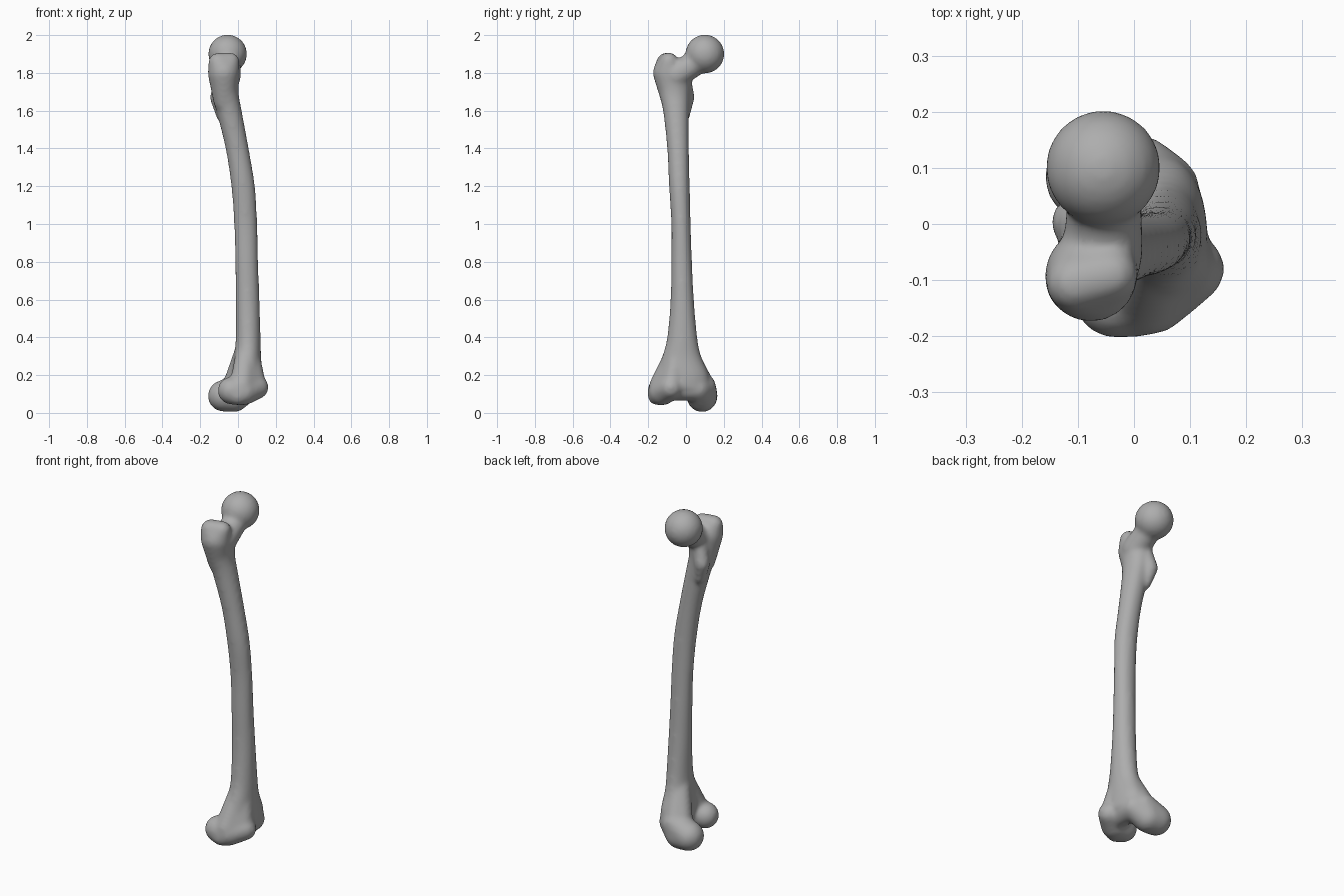
import bpy, bmesh, math
from mathutils import Vector

cube = bpy.data.objects.get("Cube")
if cube:
    bpy.data.objects.remove(cube)

bone = bpy.data.materials.new("bone_grey")
bone.use_nodes = True
GREY = (0.42, 0.42, 0.42, 1)
bone.diffuse_color = GREY
bone.node_tree.nodes["Principled BSDF"].inputs["Base Color"].default_value = GREY

bm = bmesh.new()


def blob(*balls):
    """Rounded lump: convex hull around balls given as (x, y, z, radius)."""
    part = bmesh.new()
    for x, y, z, r in balls:
        made = bmesh.ops.create_icosphere(part, subdivisions=4, radius=r)
        bmesh.ops.translate(part, verts=made["verts"], vec=(x, y, z))
    if len(balls) > 1:
        hull = bmesh.ops.convex_hull(part, input=part.verts)
        inner = {g for g in hull["geom_interior"] if isinstance(g, bmesh.types.BMVert)}
        bmesh.ops.delete(part, geom=list(inner), context="VERTS")
    add(part)


def add(part):
    bmesh.ops.recalc_face_normals(part, faces=part.faces)
    mesh = bpy.data.meshes.new("part")
    part.to_mesh(mesh)
    part.free()
    bm.from_mesh(mesh)
    bpy.data.meshes.remove(mesh)


def spline(keys, steps):
    """Catmull-Rom samples through the key sections."""
    k = [Vector(v) for v in keys]
    k = [k[0]] + k + [k[-1]]
    for i in range(1, len(k) - 2):
        a, b, c, d = k[i - 1:i + 3]
        for s in range(steps):
            t = s / steps
            yield (b * 2 + (c - a) * t + (a * 2 - b * 5 + c * 4 - d) * t**2
                   + (b * 3 - a - c * 3 + d) * t**3) / 2
    yield k[-1]


def loft(keys, sides=40, steps=5):
    """Oval tube through sections (z, x min, x max, y min, y max)."""
    part = bmesh.new()
    rings = []
    for z, x0, x1, y0, y1 in spline(keys, steps):
        ring = []
        for i in range(sides):
            a = math.tau * i / sides
            ring.append(part.verts.new(((x0 + x1 + (x1 - x0) * math.cos(a)) / 2,
                                        (y0 + y1 + (y1 - y0) * math.sin(a)) / 2, z)))
        rings.append(ring)
    for lo, hi in zip(rings, rings[1:]):
        for i in range(sides):
            j = (i + 1) % sides
            part.faces.new((lo[i], lo[j], hi[j], hi[i]))
    part.faces.new(rings[0][::-1])
    part.faces.new(rings[-1])
    add(part)


# Bowed shaft flaring towards the knee
loft([(0.13, -0.02, 0.13, -0.16, 0.12),
      (0.2, -0.03, 0.13, -0.15, 0.12),
      (0.3, -0.02, 0.122, -0.125, 0.08),
      (0.4, -0.012, 0.12, -0.10, 0.06),
      (0.6, -0.012, 0.114, -0.082, 0.042),
      (0.8, -0.015, 0.107, -0.079, 0.032),
      (1.0, -0.021, 0.102, -0.078, 0.025),
      (1.2, -0.036, 0.09, -0.09, 0.02),
      (1.4, -0.066, 0.057, -0.10, 0.016),
      (1.6, -0.115, 0.02, -0.122, 0.016),
      (1.7, -0.135, 0.003, -0.145, 0.02),
      (1.8, -0.13, 0.01, -0.16, 0.03)])

# Ball head and neck
blob((-0.055, 0.1, 1.9, 0.103))
blob((-0.052, 0.07, 1.865, 0.065), (-0.055, -0.05, 1.79, 0.072))

# Large outer knob and small inner knob
blob((-0.077, -0.092, 1.8, 0.083), (-0.105, -0.105, 1.855, 0.052),
     (-0.04, -0.09, 1.86, 0.048), (-0.07, -0.07, 1.65, 0.06))
blob((-0.108, 0.004, 1.67, 0.042), (-0.085, -0.01, 1.57, 0.03),
     (-0.085, -0.01, 1.76, 0.04))

# Inner knee lobe, reaching back
blob((-0.077, 0.085, 0.09, 0.083), (-0.02, 0.085, 0.082, 0.078),
     (0.05, 0.06, 0.13, 0.068), (0.01, 0.09, 0.14, 0.068))
# Outer knee lobe with raised front lip
blob((-0.035, -0.13, 0.118, 0.073), (0.03, -0.125, 0.112, 0.072),
     (0.1, -0.08, 0.135, 0.062), (0.0, -0.155, 0.088, 0.047))
# Front groove between the lobes
blob((0.055, -0.06, 0.13, 0.065), (0.055, 0.04, 0.13, 0.065))
# Sloping shoulders from the shaft into each lobe
blob((0.05, -0.02, 0.38, 0.05), (0.01, 0.085, 0.14, 0.068), (-0.03, 0.08, 0.12, 0.06))
blob((0.05, -0.03, 0.38, 0.05), (0.02, -0.13, 0.14, 0.066), (0.09, -0.08, 0.14, 0.06))

# Fuse the parts into one smooth bone
mesh = bpy.data.meshes.new("thigh_bone")
bm.to_mesh(mesh)
bm.free()
obj = bpy.data.objects.new("thigh_bone", mesh)
bpy.context.collection.objects.link(obj)
mesh.materials.append(bone)
fuse = obj.modifiers.new("fuse", "REMESH")
fuse.mode = "VOXEL"
fuse.voxel_size = 0.01
fuse.use_smooth_shade = True
soften = obj.modifiers.new("soften", "SMOOTH")
soften.factor = 0.5
soften.iterations = 16
bpy.context.view_layer.objects.active = obj
obj.select_set(True)
for name in ("fuse", "soften"):
    bpy.ops.object.modifier_apply(modifier=name)
if not obj.data.materials:
    obj.data.materials.append(bone)
bpy.ops.object.shade_smooth()
